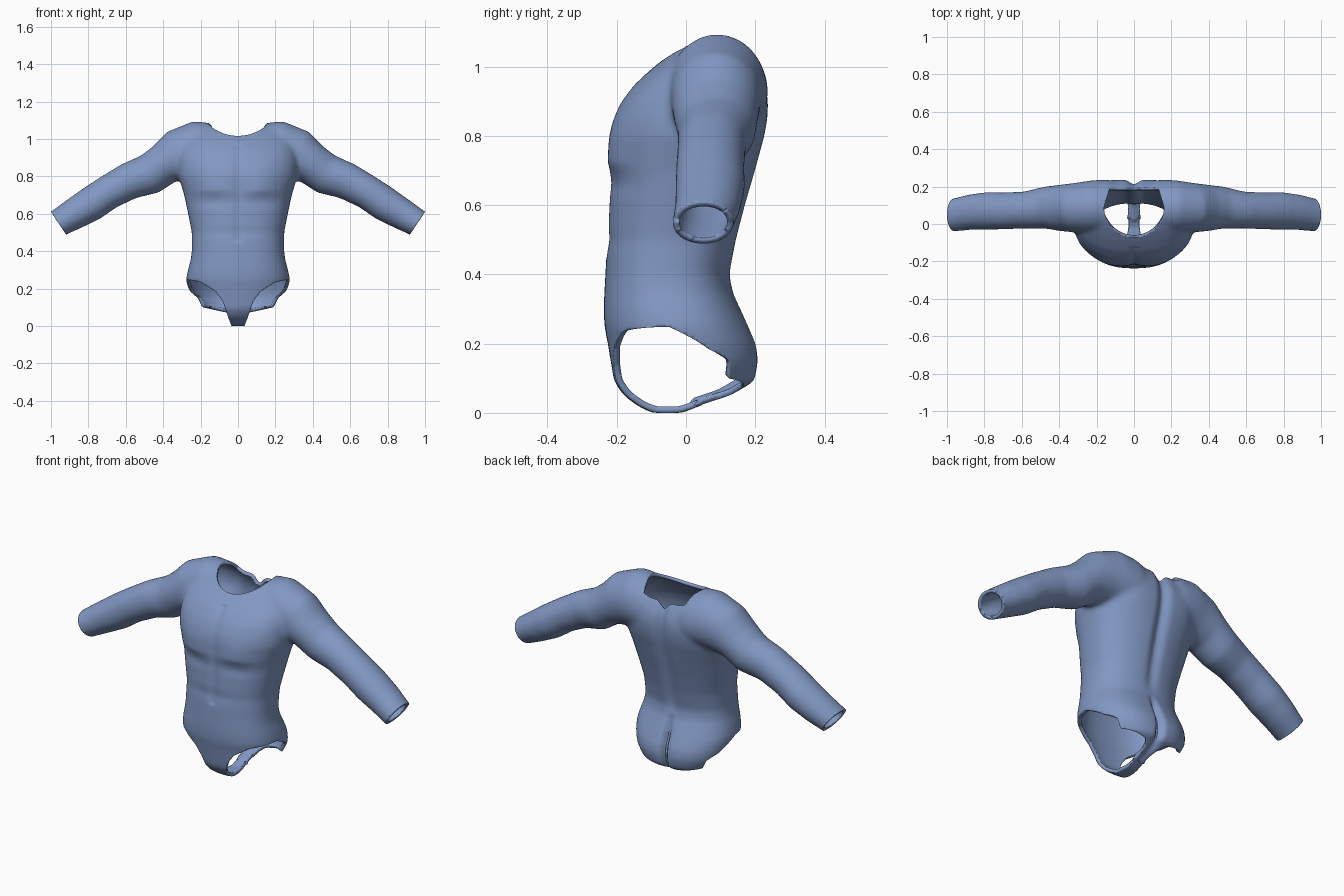
import bpy, bmesh, math
from mathutils import Vector

if "Cube" in bpy.data.objects:
    bpy.data.objects.remove(bpy.data.objects["Cube"])

VOXEL = 0.011


def lerp(table, t):
    """Piecewise linear lookup in a list of (t, value)."""
    if t <= table[0][0]:
        return table[0][1]
    for (a, u), (b, v) in zip(table, table[1:]):
        if t <= b:
            return u + (v - u) * (t - a) / (b - a)
    return table[-1][1]


def gauss(d, s):
    return math.exp(-(d / s) ** 2)


def spow(v, e):
    return math.copysign(abs(v) ** e, v)


def loft(bm, rings):
    """Skin a list of point rings and close both ends."""
    loops = [[bm.verts.new(p) for p in r] for r in rings]
    n = len(loops[0])
    for a, b in zip(loops, loops[1:]):
        for i in range(n):
            bm.faces.new((a[i], a[(i + 1) % n], b[(i + 1) % n], b[i]))
    bm.faces.new(loops[0][::-1])
    bm.faces.new(loops[-1])


ANG = [2 * math.pi * i / 40 for i in range(40)]

# Torso sections: height, half width, front y, back y
TORSO = [
    (0.000, .05, -.10, -.01), (0.02, .10, -.14, .04), (0.05, .16, -.180, .13),
    (0.09, .22, -.208, .198), (0.15, .255, -.218, .208), (0.20, .27, -.226, .200),
    (0.25, .278, -.236, .180), (0.30, .268, -.238, .158), (0.35, .254, -.236, .135),
    (0.40, .247, -.233, .127), (0.50, .247, -.228, .147), (0.60, .267, -.222, .173),
    (0.70, .288, -.220, .202), (0.80, .318, -.218, .228), (0.85, .322, -.208, .236),
    (0.90, .322, -.186, .238), (0.95, .315, -.148, .230), (1.00, .295, -.092, .206),
    (1.04, .265, -.04, .178), (1.075, .22, .02, .14)]

# Sleeve sections: centre x, y, z, radius across, radius in y
SLEEVE = [
    (.00, .085, .91, .13, .12), (.14, .09, .935, .15, .14), (.24, .09, .94, .155, .14),
    (.32, .087, .91, .142, .132), (.395, .086, .866, .112, .124), (.472, .088, .812, .110, .113),
    (.583, .075, .775, .099, .099), (.695, .070, .714, .092, .099), (.785, .070, .653, .093, .101),
    (.88, .063, .597, .084, .095), (.96, .049, .55, .074, .089), (1.06, .045, .484, .072, .087)]

bm = bmesh.new()
rings = []
for z, w, f, b in TORSO:
    mid = f + (b - f) * 0.5
    rings.append([(w * spow(math.cos(a), .85), mid + (b - f) / 2 * spow(math.sin(a), .85), z)
                  for a in ANG])
loft(bm, rings)

for side in (1, -1):
    rings = []
    for i, (x, y, z, r, ry) in enumerate(SLEEVE):
        p, q = SLEEVE[max(i - 1, 0)], SLEEVE[min(i + 1, len(SLEEVE) - 1)]
        t = Vector((q[0] - p[0], 0, q[2] - p[2])).normalized()
        if i < 3:
            t = Vector((1, 0, 0))
        n = Vector((-t.z, 0, t.x))
        rings.append([(side * (x + n.x * r * math.cos(a)), y + ry * math.sin(a),
                       z + n.z * r * math.cos(a)) for a in ANG])
    loft(bm, rings)
bmesh.ops.recalc_face_normals(bm, faces=bm.faces)
mesh = bpy.data.meshes.new("body_blank")
bm.to_mesh(mesh)
bm.free()
blank = bpy.data.objects.new("body_blank", mesh)
bpy.context.collection.objects.link(blank)

# Fuse torso and sleeves into one smooth skin
rm = blank.modifiers.new("fuse", 'REMESH')
rm.mode = 'VOXEL'
rm.voxel_size = VOXEL
sm = blank.modifiers.new("soften", 'SMOOTH')
sm.factor = 0.5
sm.iterations = 14
dg = bpy.context.evaluated_depsgraph_get()
skin = bpy.data.meshes.new_from_object(blank.evaluated_get(dg))
bpy.data.objects.remove(blank)
bm = bmesh.new()
bm.from_mesh(skin)

# Body relief: chest, belly, spine groove, seat cleft
bm.normal_update()
moves = []
for v in bm.verts:
    x, y, z = v.co
    ax, d = abs(x), 0.0
    if v.normal.y < -.2 and y < 0:
        under = .03 if z < .73 else .13
        d -= .014 * gauss(ax - .13, .10) * gauss(z - .73, under)
        d += .008 * gauss(x, .02) * (.45 < z < .97)
        d += .005 * gauss(z - .50, .03) * gauss(x, .18)
        d += .006 * gauss(z - .66, .03) * gauss(ax - .13, .12)
    elif v.normal.y > .2 and y > .05:
        d -= .024 * gauss(x, .03) * lerp([(.36, 0), (.45, .5), (.7, 1), (1.1, 1)], z)
        d -= .035 * gauss(x, .018) * lerp([(.05, 1), (.25, 1), (.36, 0)], z)
        d += .008 * gauss(ax - .16, .08) * gauss(z - .88, .12)
        d += .006 * gauss(ax - .12, .09) * gauss(z - .17, .09)
    moves.append(d)
for v, d in zip(bm.verts, moves):
    v.co.y += d


def cut(bm, field):
    """Remove everything where field < 0, with a clean edge along zero."""
    val = {v: field(v.co) for v in bm.verts}
    for v, s in val.items():
        if abs(s) < 1e-5:
            val[v] = 1e-5
    new = []
    for e in list(bm.edges):
        a, b = e.verts
        sa, sb = val[a], val[b]
        if sa * sb < 0:
            _, nv = bmesh.utils.edge_split(e, a, min(max(sa / (sa - sb), .03), .97))
            val[nv] = 0.0
            new.append(nv)
    bmesh.ops.connect_verts(bm, verts=new)
    dead = [f for f in bm.faces if min(val[v] for v in f.verts) < 0]
    bmesh.ops.delete(bm, geom=dead, context='FACES')


def neck(p):
    if p.z < .85:
        return 1
    if p.y < .09:
        return math.hypot(p.x, p.y - .09) - .16
    return max(abs(p.x) - lerp([(.09, .16), (.19, .13)], p.y), p.y - .193)


def wrist(p):
    return .494 - (.83 * abs(p.x) - .55 * p.z)


FRONT = [(.02, -.05), (.034, .0), (.05, .04), (.08, .13), (.12, .185), (.2, .235), (.28, .25)]
BACK = [(.012, -.05), (.03, .05), (.06, .072), (.19, .10), (.215, .15), (.25, .18), (.29, .20)]


def legs(p):
    if p.z > .35 or abs(p.x) > .35:
        return 1
    k = lerp([(-.05, 0), (.07, 1)], p.y)
    ax = abs(p.x)
    return p.z - (lerp(FRONT, ax) * (1 - k) + lerp(BACK, ax) * k)


for field in (neck, wrist, legs):
    cut(bm, field)

for v in bm.verts:
    v.co.z = max(v.co.z, 0)
low = min(v.co.z for v in bm.verts)
for v in bm.verts:
    v.co.z -= low * gauss(v.co.z - low, .1)
for f in bm.faces:
    f.smooth = True
bm.to_mesh(skin)
bm.free()
skin.materials.clear()

# Finished garment shell
mat = bpy.data.materials.new("dusty_blue")
mat.diffuse_color = (.223, .314, .546, 1)
mat.use_nodes = True
mat.node_tree.nodes["Principled BSDF"].inputs["Base Color"].default_value = mat.diffuse_color
skin.materials.append(mat)
skin.name = "bodysuit"
suit = bpy.data.objects.new("bodysuit", skin)
bpy.context.collection.objects.link(suit)
so = suit.modifiers.new("cloth_thickness", 'SOLIDIFY')
so.thickness = 0.018
so.offset = -1
bpy.context.view_layer.objects.active = suit
suit.select_set(True)
bpy.ops.object.shade_smooth_by_angle(angle=math.radians(50))
